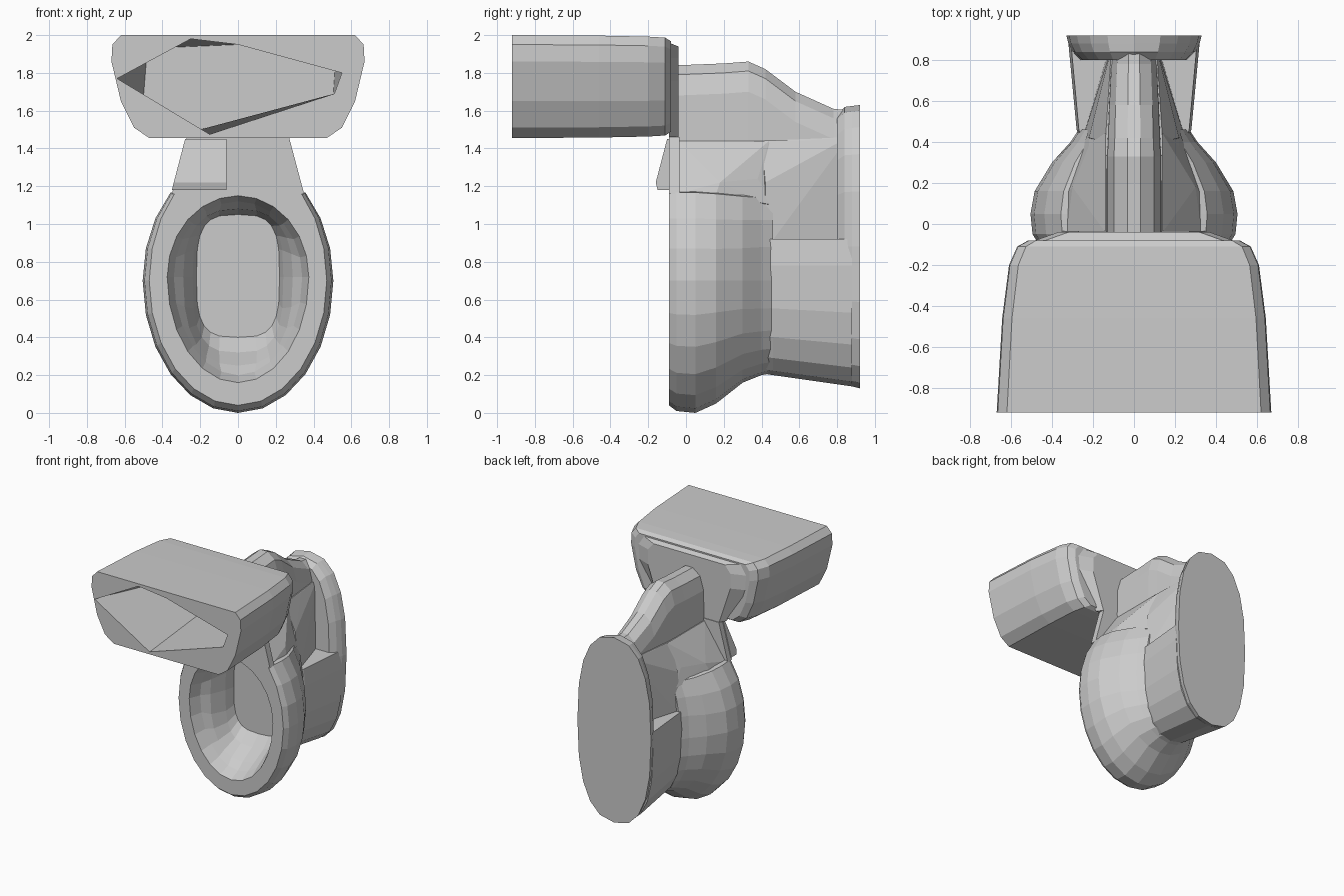
import bpy, bmesh
from math import cos, sin, pi, copysign

cube = bpy.data.objects.get("Cube")
if cube:
    bpy.data.objects.remove(cube, do_unlink=True)


def finish(name, bm):
    bmesh.ops.remove_doubles(bm, verts=bm.verts, dist=0.0005)
    bmesh.ops.recalc_face_normals(bm, faces=bm.faces)
    mesh = bpy.data.meshes.new(name)
    bm.to_mesh(mesh)
    bm.free()
    obj = bpy.data.objects.new(name, mesh)
    bpy.context.collection.objects.link(obj)
    return obj


def loft(name, sections):
    """Skin a closed body through (y, [(x, z), ...]) sections and cap its ends."""
    bm = bmesh.new()
    rings = [[bm.verts.new((x, y, z)) for x, z in pts] for y, pts in sections]
    for a, b in zip(rings, rings[1:]):
        for i in range(len(a)):
            j = (i + 1) % len(a)
            bm.faces.new((a[i], a[j], b[j], b[i]))
    bm.faces.new(rings[0])
    bm.faces.new(rings[-1])
    return finish(name, bm)


def hull(name, points):
    bm = bmesh.new()
    for p in points:
        bm.verts.new(p)
    bmesh.ops.convex_hull(bm, input=bm.verts)
    return finish(name, bm)


def both_sides(points):
    return [(s * x, y, z) for s in (-1, 1) for x, y, z in points]


def egg(w, low, high, mid, power=1.0, cut=9.0, n=24):
    """Oval outline, widest at height mid, with its top trimmed at height cut."""
    pts = []
    for i in range(n):
        c, s = cos(2 * pi * i / n), sin(2 * pi * i / n)
        c = copysign(abs(c) ** power, c)
        s = copysign(abs(s) ** power, s)
        z = mid + s * (high - mid if s > 0 else mid - low)
        pts.append((w * c, min(z, cut)))
    return pts


def mirrored(half):
    return half + [(-x, z) for x, z in reversed(half)]


# Bowl: outer shell, flat rim and hollow in one skin
TOP = 1.18
loft("bowl", [
    (0.46, egg(0.27, 0.21, 1.3, 0.7, 0.9, TOP)),
    (0.40, egg(0.31, 0.20, 1.3, 0.7, 0.9, TOP)),
    (0.30, egg(0.40, 0.16, 1.32, 0.7, 0.95, TOP)),
    (0.16, egg(0.485, 0.05, 1.35, 0.7, 1, TOP)),
    (0.05, egg(0.505, 0.0, 1.36, 0.7, 1, TOP)),
    (-0.05, egg(0.495, 0.01, 1.36, 0.7, 1, TOP)),
    (-0.09, egg(0.47, 0.04, 1.36, 0.7, 1, TOP)),
    (-0.09, egg(0.375, 0.16, 1.15, 0.72)),
    (0.00, egg(0.34, 0.20, 1.12, 0.72)),
    (0.06, egg(0.29, 0.25, 1.08, 0.72, 0.8)),
    (0.18, egg(0.24, 0.32, 1.06, 0.72, 0.65)),
    (0.26, egg(0.22, 0.40, 1.05, 0.72, 0.6)),
])

# Pedestal with a shelf on top, ending in the floor flange
SHELF = 0.92
loft("pedestal", [
    (y, egg(w, low, 1.45, 0.78, 0.8, SHELF, 20))
    for y, w, low in [(0.40, 0.26, 0.21), (0.46, 0.28, 0.20), (0.88, 0.32, 0.14)]
])
loft("floor_flange", [
    (0.80, egg(0.26, 0.30, 1.58, 0.88, 0.8, n=20)),
    (0.84, egg(0.30, 0.22, 1.62, 0.88, 0.8, n=20)),
    (0.88, egg(0.32, 0.14, 1.625, 0.88, 0.8, n=20)),
    (0.92, egg(0.33, 0.13, 1.63, 0.88, 0.8, n=20)),
])

# Trapway ridge running from the tank down to the flange
loft("trapway", [
    (y, mirrored([(w * 1.05, 1.2), (w, top - 0.16), (w * 0.75, top - 0.05), (w * 0.25, top)]))
    for y, w, top in [(-0.05, 0.13, 1.84), (0.2, 0.13, 1.85), (0.33, 0.13, 1.86),
                      (0.42, 0.125, 1.82), (0.58, 0.12, 1.70), (0.78, 0.11, 1.61),
                      (0.88, 0.10, 1.60)]
])

# Shoulders blending the bowl and pedestal into the trapway
hull("bowl_shoulder", both_sides([
    (0.33, -0.04, 1.16), (0.14, -0.04, 1.44), (0.32, 0.16, 1.16), (0.30, 0.18, 1.22),
    (0.24, 0.36, 1.12), (0.22, 0.38, 1.24), (0.14, 0.44, 1.44), (0.22, 0.46, 1.1)]))
hull("trapway_core", both_sides([
    (0.25, 0.42, 0.86), (0.22, 0.42, 1.22), (0.14, 0.40, 1.44), (0.15, 0.62, 0.86),
    (0.13, 0.62, 1.44), (0.12, 0.86, 0.86), (0.11, 0.86, 1.46)]))

# Neck and bevelled backing plate behind the tank
neck = mirrored([(0.35, TOP - 0.02), (0.27, 1.46)])
plate_front = mirrored([(0.30, 1.46), (0.50, 1.76), (0.51, 1.88), (0.46, 1.96)])
plate_back = mirrored([(0.27, 1.46), (0.37, 1.76), (0.37, 1.88), (0.32, 1.94)])
loft("neck", [(-0.09, neck), (-0.035, neck)])
loft("tank_backing", [(-0.09, plate_front), (-0.04, plate_back)])

# Raised wedge on the right of the neck
hull("neck_wedge", [
    (x, y, z) for x0, y0, z in [(-0.35, -0.15, 1.18), (-0.34, -0.16, 1.22), (-0.28, -0.10, 1.45)]
    for x in (x0, -0.06) for y in (y0, -0.08)])

# Tank tapering toward the bowl
profile = mirrored([(0.47, 1.455), (0.55, 1.51), (0.62, 1.65), (0.67, 1.86), (0.665, 1.95), (0.62, 2.0)])
tank = loft("tank", [
    (y, [(x * sx, 1.73 + (z - 1.73) * sz) for x, z in profile])
    for y, sx, sz in [(-0.92, 1, 1), (-0.46, 0.96, 0.99), (-0.2, 0.91, 0.97),
                      (-0.11, 0.85, 0.95), (-0.08, 0.77, 0.88)]
])

# Tank cavity, widening behind its uneven opening
opening = [(-0.64, 1.77), (-0.25, 1.98), (0, 1.95), (0.55, 1.80), (0.51, 1.69), (-0.15, 1.475)]
inside = [(-0.50, 1.68), (-0.48, 1.93), (0, 1.95), (0.52, 1.92), (0.50, 1.62), (-0.20, 1.50)]
cutter = loft("tank_cavity_cutter", [(-0.95, opening), (-0.9, opening), (-0.18, inside)])
cutter.hide_render = True
mod = tank.modifiers.new("cavity", "BOOLEAN")
mod.operation = "DIFFERENCE"
mod.solver = "EXACT"
mod.object = cutter
bpy.context.view_layer.objects.active = tank
bpy.ops.object.modifier_apply(modifier=mod.name)
bpy.data.objects.remove(cutter, do_unlink=True)
